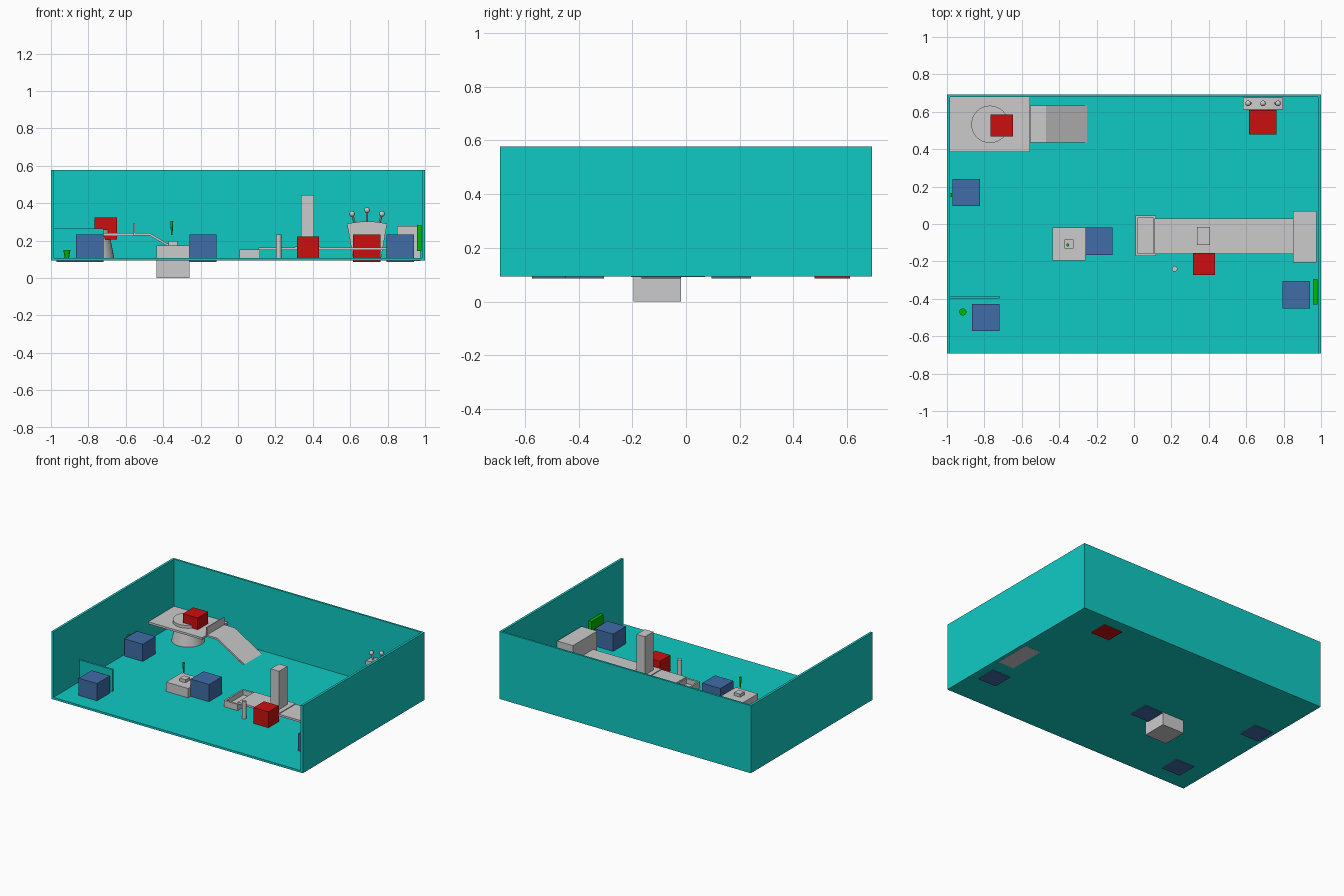
import bpy, bmesh, math

if "Cube" in bpy.data.objects:
    bpy.data.objects.remove(bpy.data.objects["Cube"])


def material(name, rgb):
    m = bpy.data.materials.new(name)
    m.diffuse_color = (*rgb, 1)
    m.use_nodes = True
    m.node_tree.nodes["Principled BSDF"].inputs["Base Color"].default_value = m.diffuse_color
    return m


TEAL = material("teal", (0.005, 0.59, 0.55))
RED = material("red", (0.6, 0.005, 0.005))
BLUE = material("blue", (0.05, 0.15, 0.39))
GREEN = material("green", (0.0, 0.5, 0.0))


def finish(bm, name, mat=None):
    bmesh.ops.recalc_face_normals(bm, faces=bm.faces)
    me = bpy.data.meshes.new(name)
    bm.to_mesh(me)
    bm.free()
    ob = bpy.data.objects.new(name, me)
    bpy.context.collection.objects.link(ob)
    if mat:
        me.materials.append(mat)
    return ob


def box(name, x, y, z, mat=None):
    """Box from (min, max) ranges on each axis."""
    bm = bmesh.new()
    bmesh.ops.create_cube(bm, size=1)
    for v in bm.verts:
        v.co = [r[0] if c < 0 else r[1] for c, r in zip(v.co, (x, y, z))]
    return finish(bm, name, mat)


def smooth(ob):
    bpy.ops.object.select_all(action='DESELECT')
    ob.select_set(True)
    bpy.context.view_layer.objects.active = ob
    bpy.ops.object.shade_smooth_by_angle()


def cone(name, x, y, z, r0, r1, mat=None, segs=32):
    """Upright cone or cylinder between z[0] (radius r0) and z[1] (radius r1)."""
    bm = bmesh.new()
    bmesh.ops.create_cone(bm, cap_ends=True, segments=segs, radius1=r0, radius2=r1, depth=z[1] - z[0])
    bmesh.ops.translate(bm, verts=bm.verts, vec=(x, y, (z[0] + z[1]) / 2))
    ob = finish(bm, name, mat)
    smooth(ob)
    return ob


def extrude_y(name, pts, y, mat=None):
    """Extrude an x-z outline along y."""
    bm = bmesh.new()
    f = bm.faces.new([bm.verts.new((px, y[0], pz)) for px, pz in pts])
    new = bmesh.ops.extrude_face_region(bm, geom=[f])["geom"]
    moved = [v for v in new if isinstance(v, bmesh.types.BMVert)]
    bmesh.ops.translate(bm, verts=moved, vec=(0, y[1] - y[0], 0))
    return finish(bm, name, mat)


# Room, open at the front and top
FL = 0.108
box("floor", (-1, 1), (-0.692, 0.692), (0.093, FL), TEAL)
box("left_wall", (-1, -0.983), (-0.692, 0.692), (FL, 0.578), TEAL)
box("right_wall", (0.983, 1), (-0.692, 0.692), (FL, 0.578), TEAL)
box("back_wall", (-0.983, 0.983), (0.678, 0.692), (FL, 0.578), TEAL)
box("partition", (-0.983, -0.72), (-0.398, -0.384), (FL, 0.265), TEAL)

# Floor markers
S = 0.073
for i, (x, y) in enumerate([(-0.897, 0.168), (-0.793, -0.5), (-0.187, -0.093), (0.867, -0.378)]):
    box(f"blue_marker_{i + 1}", (x - S, x + S), (y - S, y + S), (0.087, 0.232), BLUE)
box("red_marker_console", (0.615, 0.762), (0.478, 0.61), (0.087, 0.232), RED)
box("red_marker_platform", (-0.766, -0.648), (0.468, 0.586), (0.207, 0.325), RED)
box("red_marker_conveyor", (0.315, 0.433), (-0.273, -0.155), (FL, 0.222), RED)

# Raised platform with round pedestal and ramp
box("platform", (-0.983, -0.555), (0.385, 0.678), (0.225, 0.24))
cone("pedestal", -0.77, 0.533, (FL, 0.225), 0.108, 0.085)
cone("turntable", -0.77, 0.533, (0.24, 0.26), 0.1, 0.1)
extrude_y("ramp", [(-0.555, 0.24), (-0.47, 0.24), (-0.252, 0.11), (-0.272, 0.108),
                   (-0.474, 0.228), (-0.555, 0.228)], (0.435, 0.633))
box("ramp_gate", (-0.558, -0.552), (0.435, 0.633), (0.24, 0.295))

# Control console with a curved top and three levers
arc = [(0.69 + 0.107 * t, 0.303 - 0.013 * t * t) for t in [1 - i / 4 for i in range(9)]]
extrude_y("console", [(0.615, FL), (0.765, FL)] + arc, (0.612, 0.677))
for i in (-1, 0, 1):
    x, top = 0.69 + 0.08 * i, 0.363 - 0.02 * abs(i)
    rod = cone(f"lever_rod_{i + 2}", 0, 0, (0, top - 0.29), 0.006, 0.006, segs=12)
    rod.location = (x - 0.015 * i, 0.645, 0.29)
    rod.rotation_euler[1] = math.atan2(0.015 * i, top - 0.29)
    bm = bmesh.new()
    bmesh.ops.create_uvsphere(bm, u_segments=16, v_segments=10, radius=0.015)
    knob = finish(bm, f"lever_knob_{i + 2}")
    knob.location = (x, 0.645, top)
    smooth(knob)

# Conveyor with scanner column, end housing and collecting tray
box("conveyor_belt", (0.11, 0.85), (-0.16, 0.03), (0.15, 0.164))
box("conveyor_housing", (0.85, 0.975), (-0.205, 0.07), (0.092, 0.278))
box("column_base", (0.305, 0.438), (-0.158, 0.028), (0.162, 0.17))
box("scanner_column", (0.338, 0.405), (-0.112, -0.017), (0.17, 0.445))
box("tray_base", (0.008, 0.117), (-0.172, 0.045), (FL, 0.118))
for n, xs, ys in [("left", (0.008, 0.02), (-0.172, 0.045)), ("right", (0.105, 0.117), (-0.172, 0.045)),
                  ("front", (0.02, 0.105), (-0.172, -0.158)), ("back", (0.02, 0.105), (0.031, 0.045))]:
    box(f"tray_{n}_side", xs, ys, (0.118, 0.153))
cone("button_post", 0.217, -0.24, (FL, 0.232), 0.015, 0.015, segs=24)

# Pit block with a small holder and hovering spike
box("pit_block", (-0.435, -0.26), (-0.195, -0.018), (0, 0.175))
box("holder", (-0.372, -0.324), (-0.132, -0.084), (0.175, 0.197))
cone("spike", -0.354, -0.112, (0.23, 0.305), 0.004, 0.008, GREEN, 16)

# Remaining green items
cone("cup", -0.915, -0.47, (FL, 0.15), 0.012, 0.019, GREEN, 24)
box("right_wall_panel", (0.957, 0.98), (-0.43, -0.295), (0.145, 0.283), GREEN)
box("left_wall_switch", (-0.983, -0.972), (0.145, 0.167), (0.16, 0.235), GREEN)
